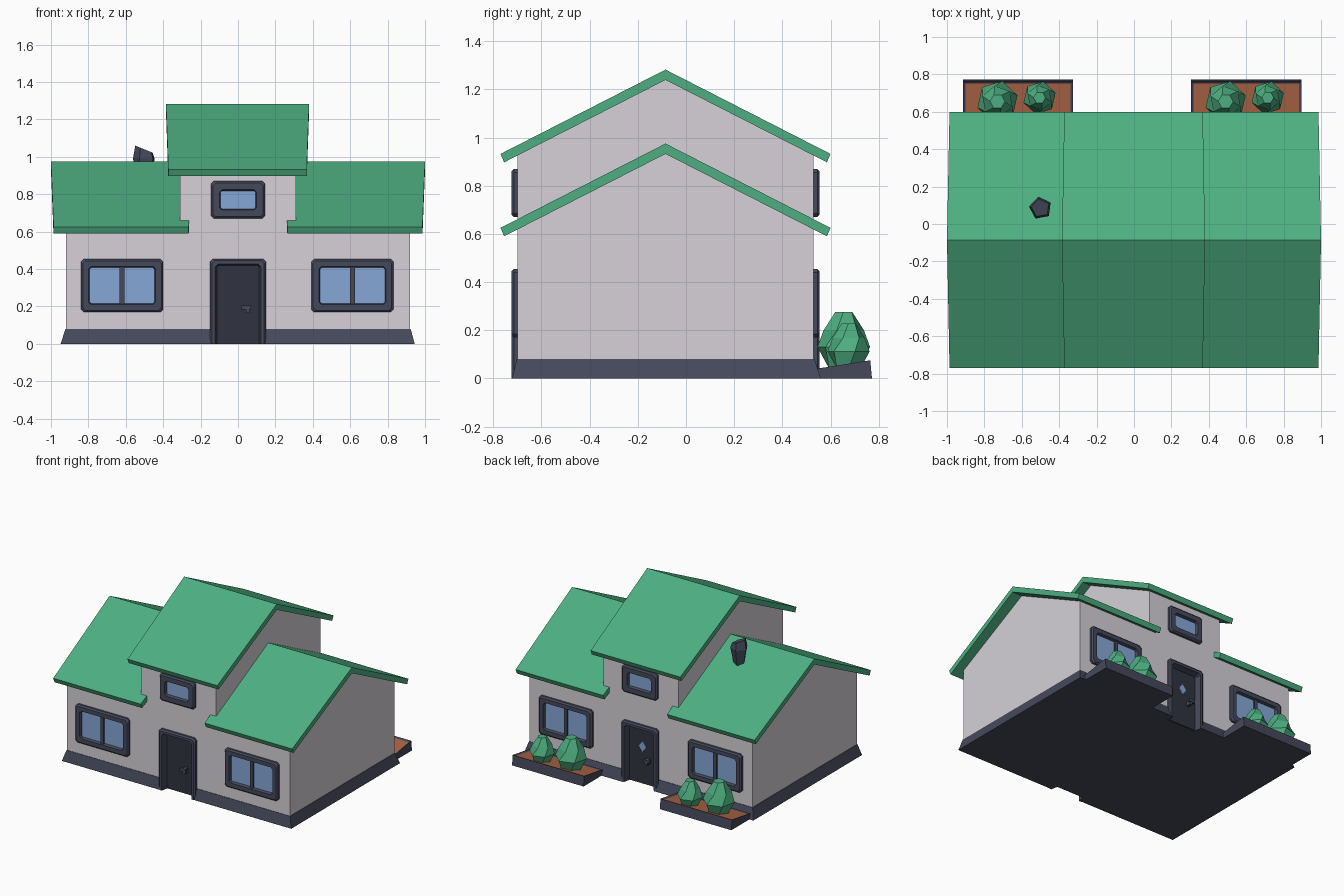
import bpy, bmesh
from math import sin, cos, pi

cube = bpy.data.objects.get("Cube")
if cube:
    bpy.data.objects.remove(cube, do_unlink=True)


def material(name, r, g, b):
    m = bpy.data.materials.new(name)
    m.use_nodes = True
    m.diffuse_color = (r, g, b, 1)
    m.node_tree.nodes["Principled BSDF"].inputs["Base Color"].default_value = (r, g, b, 1)
    return m


WALL = material("pale wall", 0.67, 0.64, 0.69)
GREEN = material("green", 0.075, 0.43, 0.22)
SLATE = material("slate", 0.06, 0.068, 0.105)
DOOR = material("dark door", 0.03, 0.034, 0.05)
GLASS = material("blue glass", 0.24, 0.39, 0.68)
SOIL = material("brown soil", 0.42, 0.13, 0.06)

FRONT, BACK, RIDGE = -0.70, 0.53, -0.085
SIDES = (("front", FRONT, -1), ("back", BACK, 1))


def finish(name, bm, *mats):
    bmesh.ops.recalc_face_normals(bm, faces=bm.faces)
    me = bpy.data.meshes.new(name)
    bm.to_mesh(me)
    bm.free()
    for m in mats:
        me.materials.append(m)
    ob = bpy.data.objects.new(name, me)
    bpy.context.collection.objects.link(ob)
    return ob


def loft_bm(rings, bm=None):
    """Skin a stack of closed rings and cap both ends."""
    bm = bm or bmesh.new()
    rows = [[bm.verts.new(p) for p in ring] for ring in rings]
    n = len(rows[0])
    for a, b in zip(rows, rows[1:]):
        for i in range(n):
            j = (i + 1) % n
            bm.faces.new((a[i], a[j], b[j], b[i]))
    bm.faces.new(rows[0][::-1])
    bm.faces.new(rows[-1])
    return bm


def loft(name, rings, mat):
    return finish(name, loft_bm(rings), mat)


def prism(profile, x0, x1, taper=0):
    """Rings for a y-z profile run along x, narrowing away from the ridge."""
    def edge(x, s):
        return [(x - s * taper * abs(y - RIDGE), y, z) for y, z in profile]
    return [edge(x0, -1), edge(x1, 1)]


def rect(x0, x1, y0, y1, z):
    return [(x0, y0, z), (x1, y0, z), (x1, y1, z), (x0, y1, z)]


def box_rings(x0, x1, y0, y1, z0, z1):
    return [rect(x0, x1, y0, y1, z0), rect(x0, x1, y0, y1, z1)]


def polygon(n, cx, cy, r, z, turn=0):
    return [(cx + r * cos(2 * pi * i / n + turn), cy + r * sin(2 * pi * i / n + turn), z)
            for i in range(n)]


def frame(name, x0, x1, z0, z1, wall, s, border, deep, doorway=False):
    """Bevelled surround with cut corners; a doorway is open at the floor."""
    def outline(inset, y):
        a, b, c, d = x0 + inset, x1 - inset, z0 + inset, z1 - inset
        k = 0.015 if inset < border else 0.004
        top = [(a, d - k), (a + k, d), (b - k, d), (b, d - k)]
        if doorway:
            pts = [(a, z0)] + top + [(b, z0)]
        else:
            pts = [(a, c + k)] + top + [(b, c + k), (b - k, c), (a + k, c)]
        return [(x, y, z) for x, z in pts]
    loops = [outline(0, wall - s * deep), outline(0, wall + s * 0.015),
             outline(0.01, wall + s * 0.025), outline(border - 0.01, wall + s * 0.025),
             outline(border, wall - s * deep)]
    sections = list(zip(*loops))
    if doorway:
        return loft(name, sections, SLATE)
    bm = bmesh.new()
    rows = [[bm.verts.new(p) for p in sec] for sec in sections]
    for i, a in enumerate(rows):
        b = rows[(i + 1) % len(rows)]
        for j in range(len(a)):
            k = (j + 1) % len(a)
            bm.faces.new((a[j], a[k], b[k], b[j]))
    return finish(name, bm, SLATE)


# Walls: low wide gable crossed by a taller middle gable
def gable(rise):
    return [(FRONT, 0.06), (FRONT, 0.625 + rise), (RIDGE, 0.94 + rise),
            (BACK, 0.625 + rise), (BACK, 0.06)]


def roof(rise):
    pts = [(-0.77, 0.625), (RIDGE, 0.975), (0.60, 0.625),
           (0.585, 0.59), (RIDGE, 0.932), (-0.755, 0.59)]
    return [(y, z + rise) for y, z in pts]


RISE = 0.307
lower_walls = loft("lower_walls", prism(gable(0), -0.92, 0.92), WALL)
loft("middle_gable", prism([(y, max(z, 0.5)) for y, z in gable(RISE)], -0.31, 0.31), WALL)

# Roofs
loft("middle_roof", prism(roof(RISE), -0.385, 0.38, 0.018), GREEN)
loft("right_roof", prism(roof(0), -1.0, -0.25, 0.02), GREEN)
loft("left_roof", prism(roof(0), 0.25, 1.0, 0.02), GREEN)

# Sloped plinth
plinth = loft("plinth", [rect(-0.948, 0.945, -0.722, 0.56, 0),
                         rect(-0.923, 0.923, -0.703, 0.533, 0.08)], SLATE)

# Doorway recesses cut through plinth and walls
bm = bmesh.new()
for _, wall, s in SIDES:
    y0, y1 = sorted((wall - s * 0.03, wall + s * 0.1))
    loft_bm(box_rings(-0.13, 0.13, y0, y1, -0.05, 0.43), bm)
cutter = finish("doorway_cutter", bm, SLATE)
cutter.hide_render = True
cutter.display_type = 'WIRE'
cutter.hide_set(True)
for ob in (lower_walls, plinth):
    mod = ob.modifiers.new("doorways", 'BOOLEAN')
    mod.operation = 'DIFFERENCE'
    mod.solver = 'EXACT'
    mod.object = cutter


# Windows and doors on both long sides
def block(name, x0, x1, z0, z1, wall, s, inner, outer, mat):
    y0, y1 = sorted((wall + s * inner, wall + s * outer))
    return loft(name, box_rings(x0, x1, y0, y1, z0, z1), mat)


def window(name, x, z, w, h, wall, s, border, mullion):
    a, b, c, d = x - w / 2, x + w / 2, z - h / 2, z + h / 2
    frame(name + "_frame", a, b, c, d, wall, s, border, 0.005)
    block(name + "_glass", a + border - 0.005, b - border + 0.005,
          c + border - 0.005, d - border + 0.005, wall, s, -0.002, 0.005, GLASS)
    if mullion:
        block(name + "_mullion", x - 0.013, x + 0.013, c + 0.03, d - 0.03,
              wall, s, 0, 0.016, SLATE)


for side, wall, s in SIDES:
    window(side + "_right_window", -0.62, 0.312, 0.44, 0.285, wall, s, 0.05, True)
    window(side + "_left_window", 0.612, 0.312, 0.44, 0.285, wall, s, 0.05, True)
    window(side + "_attic_window", 0, 0.77, 0.29, 0.2, wall, s, 0.055, False)
    frame(side + "_door_frame", -0.15, 0.15, 0, 0.455, wall, s, 0.038, 0.03, True)
    block(side + "_door", -0.128, 0.128, 0.002, 0.428, wall, s, -0.031, -0.024, DOOR)
    hx = -s * 0.05
    block(side + "_handle_post", hx - 0.008, hx + 0.012, 0.165, 0.205, wall, s, -0.026, 0.015, SLATE)
    block(side + "_handle_lever", hx - 0.03, hx + 0.02, 0.185, 0.205, wall, s, 0.0, 0.018, SLATE)

# Diamond pane in the back door
diamond = [(-0.03, 0.28), (0, 0.32), (0.03, 0.28), (0, 0.24)]
loft("back_door_pane", [[(x, BACK + y, z) for x, z in diamond] for y in (-0.025, -0.018)], GLASS)

# Planters with soil and faceted bushes
TRAY = [(0.54, 0), (0.772, 0), (0.765, 0.075), (0.54, 0.04)]
BUSH = ((0.07, 0.04, 0), (0.112, 0.13, 0.3), (0.085, 0.2, 0.7), (0.04, 0.275, 1.0))
for side, x in (("right", -0.62), ("left", 0.60)):
    bm = loft_bm(prism(TRAY, x - 0.295, x + 0.295))
    bmesh.ops.recalc_face_normals(bm, faces=bm.faces)
    top = max(bm.faces, key=lambda f: f.normal.z)
    bmesh.ops.inset_region(bm, faces=[top], thickness=0.02, depth=-0.008)
    top.material_index = 1
    finish(side + "_planter", bm, SLATE, SOIL)
    for label, dx, y, k in (("large", -0.11, 0.655, 1), ("small", 0.115, 0.675, 0.8)):
        rings = [polygon(6, x + dx, y, r * k, 0.04 + (z - 0.04) * k, t) for r, z, t in BUSH]
        loft(f"{side}_{label}_bush", rings, GREEN)

# Chimney, flaring upward with a slanted top
cap = [(x, y, 1.04 - (x + 0.5) * 0.4) for x, y, _ in polygon(5, -0.5, 0.085, 0.05, 0, 0.5)]
loft("chimney", [polygon(5, -0.5, 0.085, 0.035, 0.85, 0.5),
                 polygon(5, -0.5, 0.085, 0.062, 0.99, 0.5), cap], SLATE)
